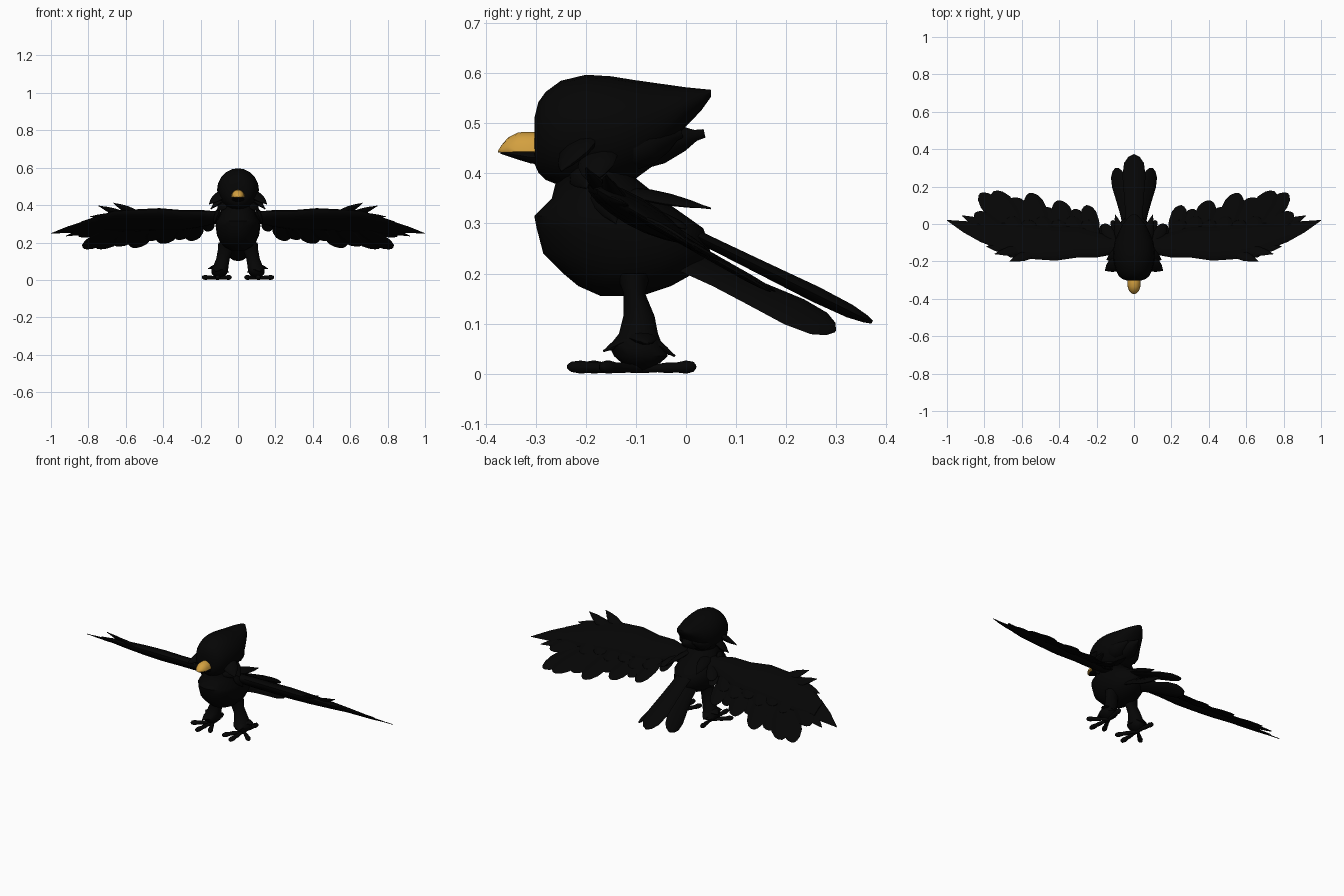
import bpy, bmesh, math
from mathutils import Vector

if "Cube" in bpy.data.objects:
    bpy.data.objects.remove(bpy.data.objects["Cube"])


def material(name, color):
    m = bpy.data.materials.new(name)
    m.use_nodes = True
    m.diffuse_color = color
    m.node_tree.nodes["Principled BSDF"].inputs["Base Color"].default_value = color
    return m


BLACK = material("black plumage", (0.0015, 0.0015, 0.0015, 1))
GOLD = material("golden beak", (0.65, 0.35, 0.05, 1))
X, Y, Z = Vector((1, 0, 0)), Vector((0, 1, 0)), Vector((0, 0, 1))


def loft(bm, rings, sides=16, floor=None):
    """Skin elliptical rings given as (centre, half axis, half axis)."""
    loops = []
    for c, u, v in rings:
        loop = []
        for i in range(sides):
            a = math.tau * i / sides
            p = Vector(c) + u * math.cos(a) + v * math.sin(a)
            if floor is not None:
                p.z = max(p.z, floor)
            loop.append(bm.verts.new(p))
        loops.append(loop)
    for a, b in zip(loops, loops[1:]):
        for i in range(sides):
            j = (i + 1) % sides
            bm.faces.new((a[i], a[j], b[j], b[i]))
    bm.faces.new(loops[0][::-1])
    bm.faces.new(loops[-1])


BLUNT = ((0, .45), (.25, .75), (.55, 1), (.8, .92), (.92, .65), (.98, .33), (1, .04))
POINTED = ((0, .6), (.25, 1), (.5, .95), (.75, .6), (.9, .26), (1, .03))
PADDLE = ((0, .8), (.3, .75), (.5, .85), (.75, 1), (.9, .85), (.97, .5), (1, .08))


def feather(bm, base, tip, width, normal, thick=.007, shape=BLUNT):
    base, tip = Vector(base), Vector(tip)
    d = (tip - base).normalized()
    side = Vector(normal).cross(d).normalized()
    n = d.cross(side)
    loft(bm, [(base.lerp(tip, t), side * width * w, n * thick * max(w, .2))
              for t, w in shape], 10)


def finish(name, bm, mat=BLACK, mirror=False, angle=50):
    bmesh.ops.recalc_face_normals(bm, faces=bm.faces)
    me = bpy.data.meshes.new(name)
    bm.to_mesh(me)
    bm.free()
    me.materials.append(mat)
    ob = bpy.data.objects.new(name, me)
    bpy.context.collection.objects.link(ob)
    if mirror:
        ob.modifiers.new("Mirror", "MIRROR")
    bpy.ops.object.select_all(action="DESELECT")
    ob.select_set(True)
    bpy.context.view_layer.objects.active = ob
    bpy.ops.object.shade_smooth_by_angle(angle=math.radians(angle))


# Body: height, front, back, half width
bm = bmesh.new()
loft(bm, [((0, (f + b) / 2, z), X * w, Y * (b - f) / 2) for z, f, b, w in (
    (.155, -.17, -.09, .03), (.175, -.215, -.03, .07), (.2, -.245, .015, .095),
    (.24, -.285, .05, .113), (.29, -.298, .035, .12), (.315, -.303, .0, .115),
    (.35, -.268, -.05, .095), (.39, -.258, -.1, .085), (.43, -.26, -.12, .08))], 20)
finish("body", bm)

# Head with swept-back crest: depth, centre height, half width, half height
bm = bmesh.new()
loft(bm, [((0, y, z), X * w, Z * h) for y, z, w, h in (
    (-.303, .465, .035, .045), (-.295, .472, .06, .07), (-.28, .475, .08, .088),
    (-.25, .48, .096, .105), (-.2, .484, .108, .113), (-.15, .483, .112, .111),
    (-.1, .488, .105, .098), (-.05, .503, .085, .076), (0, .533, .06, .039),
    (.03, .547, .035, .022), (.05, .56, .014, .007))], 20)
for x in (-.045, 0, .045):
    feather(bm, (x, -.14, .44), (x * .8, .037 - abs(x), .48), .055, Z, .045, POINTED)
finish("head", bm)

# Cheek tufts
bm = bmesh.new()
feather(bm, (.07, -.2, .47), (.155, -.25, .405), .04, (.6, -.6, .5), .016, POINTED)
feather(bm, (.07, -.17, .45), (.145, -.19, .38), .04, (.8, -.3, .5), .016, POINTED)
feather(bm, (.06, -.2, .42), (.11, -.2, .37), .04, (.8, -.5, .2), .015, POINTED)
finish("cheek_tufts", bm, mirror=True)

# Beak halves
bm = bmesh.new()
loft(bm, [((0, y, .444), X * w, Z * h) for y, w, h in (
    (-.28, .036, .036), (-.31, .036, .039), (-.335, .034, .038),
    (-.355, .027, .028), (-.368, .016, .013), (-.375, .004, .002))], 16, floor=.442)
finish("upper_beak", bm, GOLD)
bm = bmesh.new()
loft(bm, [((0, y, z), X * w, Z * h) for y, z, w, h in (
    (-.28, .43, .034, .014), (-.31, .432, .032, .012),
    (-.34, .437, .024, .008), (-.37, .441, .006, .002))], 12)
finish("lower_beak", bm)


# Wing: a flat surface sloping down toward the back
def on_wing(x, y, lift=0):
    return Vector((x, y, .26 - .57 * y + lift))


CHORD = Vector((0, 1, -.57)).normalized()
UP = X.cross(CHORD)

bm = bmesh.new()
loft(bm, [(on_wing(x, (f + b) / 2, .006), CHORD * (b - f) * .57, UP * t) for x, f, b, t in (
    (.05, -.15, -.07, .028), (.13, -.165, -.07, .026), (.2, -.18, -.04, .028),
    (.3, -.18, -.01, .028), (.42, -.197, -.01, .03), (.55, -.188, 0, .026),
    (.66, -.18, .01, .02), (.76, -.125, 0, .013), (.84, -.08, 0, .006))], 16)
finish("wing_arm", bm, mirror=True)

# Flight feathers: base x, base y, tip x, tip y, half width
bm = bmesh.new()
flight = (
    (.14, -.1, .165, .0, .028), (.2, -.1, .255, .1, .045), (.26, -.1, .32, .08, .045),
    (.32, -.1, .41, .125, .055), (.39, -.1, .48, .09, .05), (.45, -.1, .56, .165, .058),
    (.51, -.1, .65, .14, .06), (.56, -.09, .75, .175, .062),
    (.6, -.09, .822, .165, .056), (.63, -.1, .85, .06, .05))
for i, (bx, by, tx, ty, w) in enumerate(flight):
    feather(bm, on_wing(bx, by), on_wing(tx, ty, .006 * (i % 2)), w, UP)
feather(bm, on_wing(.6, -.12), on_wing(1.0, .02), .06, UP, .008, POINTED)
feather(bm, on_wing(.6, -.1), on_wing(.92, .045), .055, UP, .008, POINTED)
finish("flight_feathers", bm, mirror=True)

# Covert feathers over the arm, and the raised ones on the leading edge
bm = bmesh.new()
for i in range(6):
    x = .2 + .08 * i
    feather(bm, on_wing(x, -.13, .02), on_wing(x + .06, .02 + .02 * (i % 2), .012), .05, UP)
feather(bm, on_wing(.53, -.15), on_wing(.665, -.2, .037), .03, UP, .012, POINTED)
feather(bm, on_wing(.58, -.13), on_wing(.745, -.16, .045), .03, UP, .012, POINTED)
feather(bm, on_wing(.63, -.14), on_wing(.79, -.12, .01), .03, UP, .01, POINTED)
finish("covert_feathers", bm, mirror=True)

# Shoulder feathers
bm = bmesh.new()
feather(bm, (.06, -.12, .365), (.1, .05, .33), .03, (.4, .3, 1), .009, POINTED)
feather(bm, (.09, -.13, .35), (.165, .0, .29), .032, (.3, .5, 1), .009)
feather(bm, (.1, -.17, .38), (.13, -.14, .3), .03, X, .015, POINTED)
finish("shoulder_feathers", bm, mirror=True)

# Tail: flat middle feather, two drooping side feathers
bm = bmesh.new()
feather(bm, (0, -.08, .325), (0, .372, .103), .062, (0, .5, .87), .017, PADDLE)
finish("tail_centre", bm)
bm = bmesh.new()
feather(bm, (.025, -.03, .24), (.1, .298, .085), .048, (.65, .3, .7), .012, PADDLE)
finish("tail_sides", bm, mirror=True)

# Feathered legs: height, centre, half width, half depth
bm = bmesh.new()
loft(bm, [((x, y, z), X * w, Y * d) for z, x, y, w, d in (
    (.2, .06, -.105, .045, .035), (.16, .068, -.103, .04, .022), (.115, .08, -.094, .036, .032),
    (.08, .09, -.095, .04, .04), (.055, .098, -.1, .045, .055),
    (.035, .1, -.09, .042, .055), (.022, .1, -.09, .03, .04), (.008, .1, -.09, .012, .015))], 14)
for dx, dy, z in ((.06, .02, .06), (-.05, 0, .04), (0, .073, .035), (.02, -.07, .045)):
    feather(bm, (.09, -.095, .08), (.1 + dx, -.095 + dy, z), .03, (dx, dy, .05), .012, POINTED)
finish("legs", bm, mirror=True)

# Toes with rounded tips
bm = bmesh.new()
for tx, ty in ((.04, -.205), (.11, -.237), (.19, -.17), (.115, .02)):
    a, b = Vector((.1, -.09, .01)), Vector((tx, ty, .014))
    d = (b - a).normalized()
    s = Z.cross(d).normalized()
    loft(bm, [(a.lerp(b, t), s * r, Z * r * .95) for t, r in (
        (0, .01), (.3, .009), (.5, .012), (.65, .011), (.82, .0145), (.95, .011), (1, .004))], 10)
finish("toes", bm, mirror=True)
